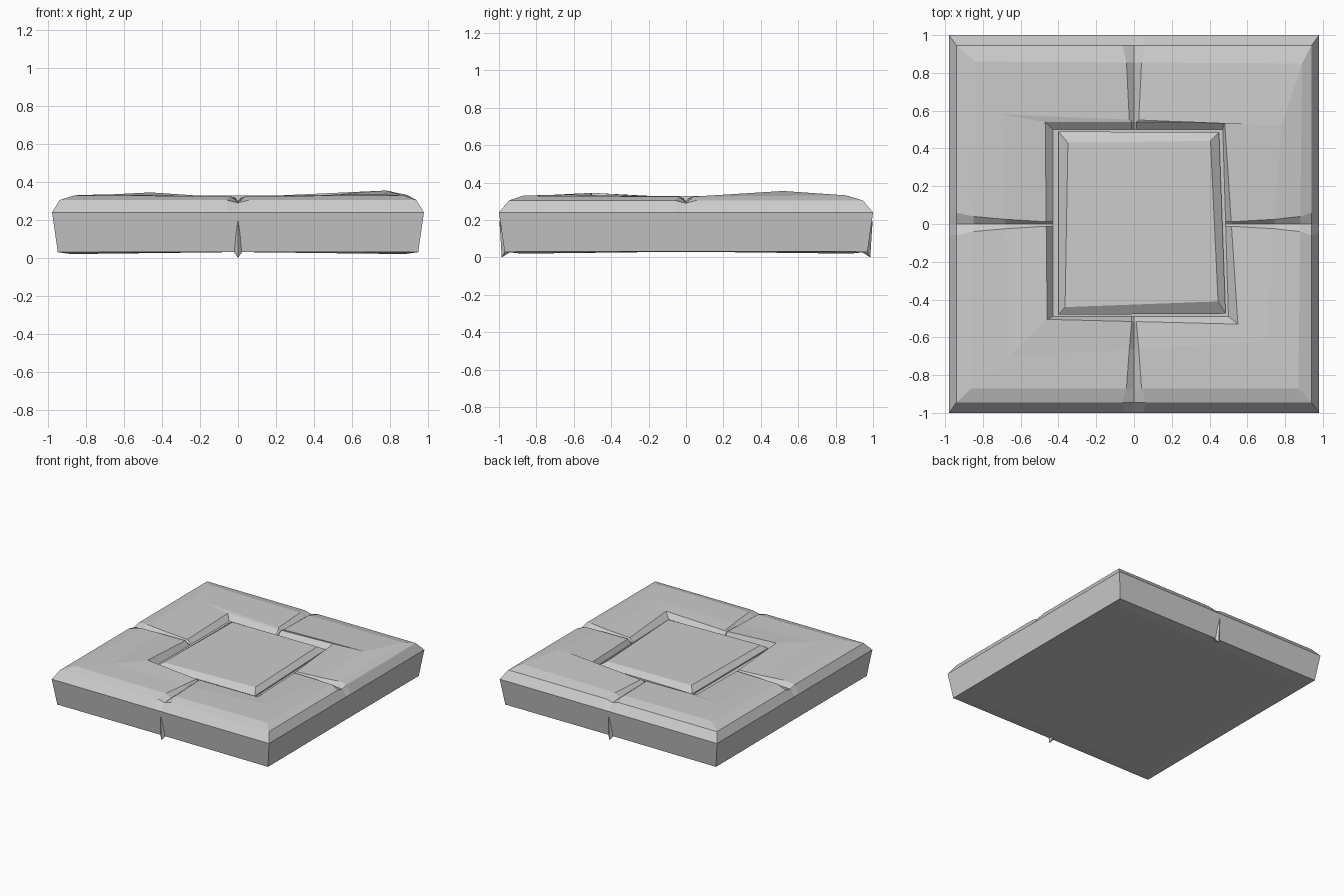
import bpy, bmesh
from mathutils import Vector

if "Cube" in bpy.data.objects:
    bpy.data.objects.remove(bpy.data.objects["Cube"])


def finish(name, bm):
    bmesh.ops.recalc_face_normals(bm, faces=bm.faces)
    me = bpy.data.meshes.new(name)
    bm.to_mesh(me)
    bm.free()
    ob = bpy.data.objects.new(name, me)
    bpy.context.collection.objects.link(ob)
    return ob


def loft(name, rings):
    bm = bmesh.new()
    loops = [[bm.verts.new(p) for p in r] for r in rings]
    n = len(loops[0])
    for a, b in zip(loops, loops[1:]):
        for i in range(n):
            j = (i + 1) % n
            bm.faces.new((a[i], a[j], b[j], b[i]))
    bm.faces.new(loops[0][::-1])
    bm.faces.new(loops[-1])
    return finish(name, bm)


def rect(x, y, z):
    return [(-x, -y, z), (x, -y, z), (x, y, z), (-x, y, z)]


def seamed(corners, seam_z, width, depth):
    """Ring of four corners with a V-shaped seam halfway along each side."""
    ring = []
    for i in range(4):
        a, b = Vector(corners[i]), Vector(corners[(i + 1) % 4])
        k = i % 2  # axis along the side
        ring.append(a)
        t = -a[k] / (b[k] - a[k])
        along = (b - a) / abs(b[k] - a[k])
        mid = a.lerp(b, t)
        for s in (-width, 0, width):
            p = mid + along * s
            p.z = seam_z - (depth if s == 0 else 0)
            ring.append(p)
    return ring


# Paving body: underside, flared sides, chamfered rim, uneven slab tops, inner gap
loft("paving_slabs", [
    seamed(rect(0.88, 0.88, 0.02), 0.03, 0.05, 0),
    seamed(rect(0.95, 0.97, 0.03), 0.032, 0.05, 0),
    seamed(rect(0.98, 1.00, 0.24), 0.24, 0.05, 0),
    seamed(rect(0.94, 0.945, 0.305), 0.305, 0.06, 0.015),
    seamed([(-0.86, -0.87, 0.33), (0.87, -0.87, 0.33),
            (0.89, 0.85, 0.332), (-0.84, 0.86, 0.33)], 0.325, 0.04, 0.03),
    seamed([(-0.66, -0.70, 0.335), (0.70, -0.62, 0.336),
            (0.78, 0.52, 0.355), (-0.70, 0.58, 0.335)], 0.32, 0.025, 0.02),
    seamed([(-0.46, -0.505, 0.345), (0.55, -0.53, 0.325),
            (0.48, 0.54, 0.33), (-0.47, 0.54, 0.325)], 0.315, 0.012, 0.02),
    seamed([(-0.43, -0.49, 0.285), (0.50, -0.49, 0.285),
            (0.47, 0.50, 0.285), (-0.43, 0.50, 0.285)], 0.285, 0.012, 0),
])

# Central square stone with chamfered edge
loft("centre_stone", [
    [(-0.40, -0.48, 0.25), (0.485, -0.475, 0.25), (0.45, 0.485, 0.25), (-0.40, 0.49, 0.25)],
    [(-0.40, -0.48, 0.295), (0.485, -0.475, 0.295), (0.45, 0.485, 0.295), (-0.40, 0.49, 0.295)],
    [(-0.365, -0.44, 0.328), (0.445, -0.41, 0.33), (0.405, 0.44, 0.326), (-0.35, 0.43, 0.328)],
])

# Small chipped wedges under the front and back seams
for name, s in (("front_seam_chip", -1), ("back_seam_chip", 1)):
    bm = bmesh.new()
    for p in ((-0.025, 0.965, 0.035), (0.025, 0.965, 0.035), (0, 0.93, 0.035),
              (0, 0.985, 0.0), (0, 0.998, 0.2)):
        bm.verts.new((p[0], p[1] * s, p[2]))
    bmesh.ops.convex_hull(bm, input=bm.verts)
    finish(name, bm)
